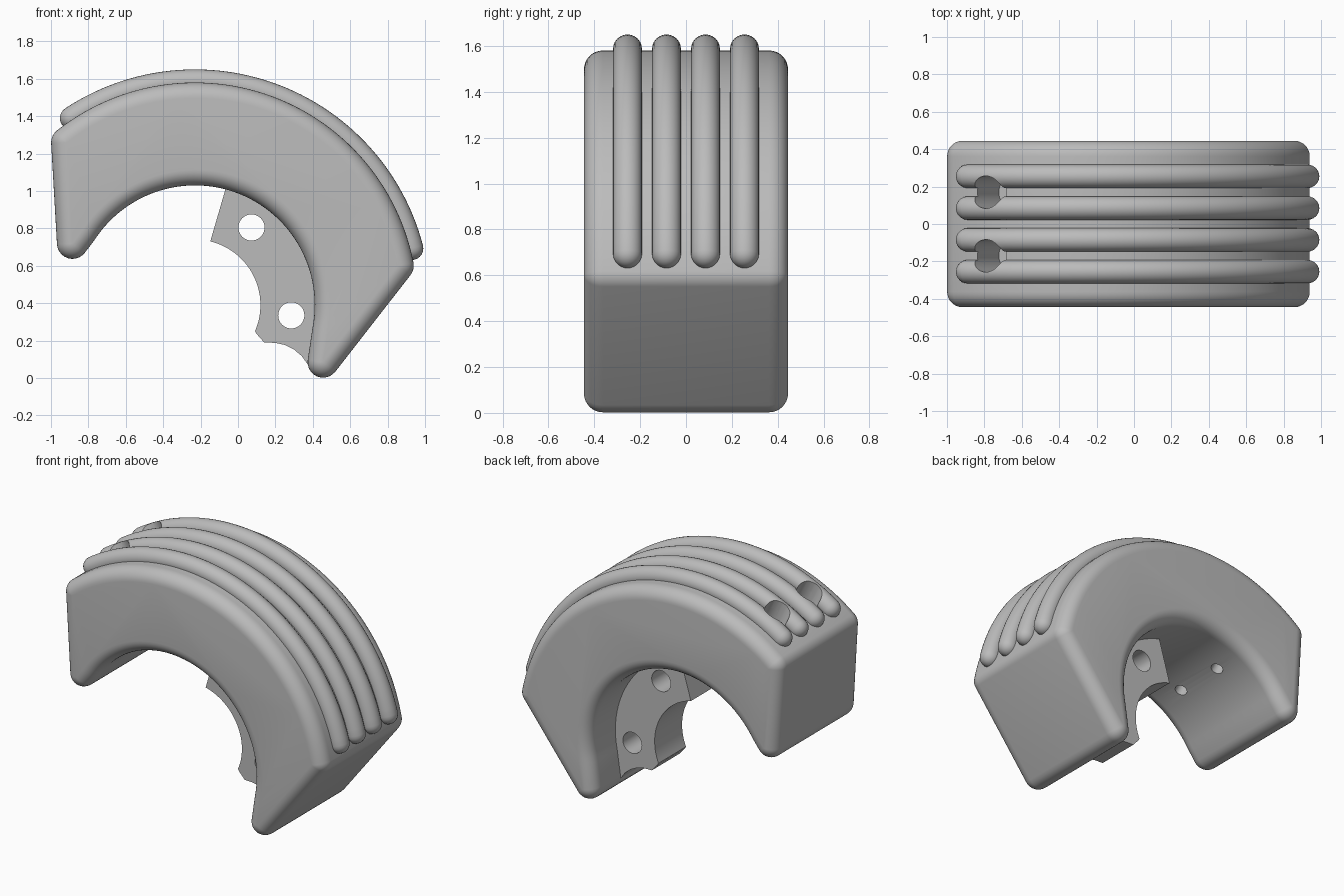
import bpy, bmesh
from math import sin, cos, pi, radians
from mathutils import Vector, Matrix

if "Cube" in bpy.data.objects:
    bpy.data.objects.remove(bpy.data.objects["Cube"])

CX, CZ = -0.23, 0.39          # common centre of all arcs
FILLET, HALF = 0.083, 0.445   # body edge radius, half depth
BORE_ANGLE = radians(116.5)

grey = bpy.data.materials.new("light_grey")
grey.use_nodes = True
tone = (0.5, 0.5, 0.5, 1)
grey.diffuse_color = tone
grey.node_tree.nodes["Principled BSDF"].inputs["Base Color"].default_value = tone


def finish(name, bm):
    bmesh.ops.remove_doubles(bm, verts=bm.verts, dist=1e-5)
    bmesh.ops.recalc_face_normals(bm, faces=bm.faces)
    mesh = bpy.data.meshes.new(name)
    bm.to_mesh(mesh)
    bm.free()
    mesh.materials.append(grey)
    obj = bpy.data.objects.new(name, mesh)
    bpy.context.collection.objects.link(obj)
    return obj


def polar(r, a):
    return Vector((CX + r * cos(a), CZ + r * sin(a)))


def arc(r, start, end, n):
    return [polar(r, radians(start + (end - start) * i / n)) for i in range(n + 1)]


def loft(bm, rings):
    loops = [[bm.verts.new(p) for p in ring] for ring in rings]
    for a, b in zip(loops, loops[1:]):
        for i in range(len(a)):
            j = (i + 1) % len(a)
            bm.faces.new((a[i], a[j], b[j], b[i]))
    bm.faces.new(loops[0])
    bm.faces.new(loops[-1][::-1])


def cylinder(name, radius, start, end):
    bm = bmesh.new()
    axis = end - start
    place = Matrix.Translation((start + end) / 2) @ axis.to_track_quat('Z', 'Y').to_matrix().to_4x4()
    bmesh.ops.create_cone(bm, cap_ends=True, segments=32, radius1=radius, radius2=radius,
                          depth=axis.length, matrix=place)
    obj = finish(name, bm)
    obj.hide_render = True
    return obj


def cut(obj, cutters):
    bpy.context.view_layer.objects.active = obj
    for c in cutters:
        m = obj.modifiers.new("hole", 'BOOLEAN')
        m.operation, m.solver, m.object = 'DIFFERENCE', 'EXACT', c
        bpy.ops.object.modifier_apply(modifier=m.name)


def smooth(obj):
    bpy.ops.object.select_all(action='DESELECT')
    obj.select_set(True)
    bpy.context.view_layer.objects.active = obj
    bpy.ops.object.shade_smooth_by_angle(angle=radians(32))


# Body: a core outline (counter-clockwise) swollen by the fillet radius
core = (arc(1.107, 11, 128.3, 56)
        + [Vector((-0.885, 0.72))]
        + arc(0.723, 147, -11, 56)
        + [Vector((0.455, 0.085))])
outline = []                  # (core point, outward normal)
count = len(core)
for i, p in enumerate(core):
    d0 = (p - core[i - 1]).normalized()
    d1 = (core[(i + 1) % count] - p).normalized()
    n0, n1 = Vector((d0.y, -d0.x)), Vector((d1.y, -d1.x))
    turn = d0.x * d1.y - d0.y * d1.x
    if turn > 0.15:           # convex corner becomes a round
        steps = 10
        total = n0.angle(n1)
        for k in range(steps + 1):
            t = total * k / steps
            n = Vector((n0.x * cos(t) - n0.y * sin(t), n0.x * sin(t) + n0.y * cos(t)))
            outline.append((p, n))
    else:
        outline.append((p, (n0 + n1).normalized()))

rings = []
for side in (-1, 1):
    for k in range(9):
        t = pi / 2 * (k / 8 if side > 0 else 1 - k / 8)
        y = side * (HALF - FILLET + FILLET * sin(t))
        ring = [p + n * FILLET * cos(t) for p, n in outline]
        rings.append([(q.x, y, q.y) for q in ring])
bm = bmesh.new()
loft(bm, rings)
body = finish("arched_body", bm)

# Ribs: round tubes with domed ends following the outer arc
RIB, RIB_R = 0.063, 1.197
START, END = radians(14.7), radians(123.4)


def make_rib(name, y):
    stations = []             # (angle, tube radius)
    for k in range(7):
        t = pi / 2 * (1 - k / 6)
        stations.append((START - RIB / RIB_R * sin(t), max(RIB * cos(t), 1e-4)))
    stations += [(START + (END - START) * k / 56, RIB) for k in range(1, 56)]
    for k in range(7):
        t = pi / 2 * k / 6
        stations.append((END + RIB / RIB_R * sin(t), max(RIB * cos(t), 1e-4)))
    tube = []
    for a, r in stations:
        ring = []
        for k in range(24):
            t = 2 * pi * k / 24
            q = polar(RIB_R + r * cos(t), a)
            ring.append((q.x, y + r * sin(t), q.y))
        tube.append(ring)
    b = bmesh.new()
    loft(b, tube)
    return finish(name, b)


ribs = [make_rib("rib_%d" % (i + 1), -0.255 + 0.17 * i) for i in range(4)]

# Mounting plate inside the arch
inner = arc(0.35, 76.5, -23.5, 28)
foot = [Vector(p) for p in ((0.10, 0.235), (0.14, 0.19), (0.20, 0.188), (0.25, 0.177),
                            (0.30, 0.152), (0.34, 0.118), (0.375, 0.07), (0.46, 0.085))]
plate_outline = inner + foot + arc(0.78, -12, 75, 30)
bm = bmesh.new()
loft(bm, [[(p.x, y, p.y) for p in plate_outline] for y in (-0.13, 0.16)])
plate = finish("mounting_plate", bm)


# Holes: two across the plate, two stepped bores through the arch
def on_axis(r, y):
    q = polar(r, BORE_ANGLE)
    return Vector((q.x, y, q.y))


plate_cutters = [cylinder("plate_hole_cutter", 0.07, Vector((x, -0.3, z)), Vector((x, 0.3, z)))
                 for x, z in ((0.072, 0.805), (0.285, 0.335))]
bores = []
for y in (-0.17, 0.17):
    bores.append(cylinder("bore_cutter", 0.087, on_axis(0.93, y), on_axis(1.5, y)))
    bores.append(cylinder("screw_cutter", 0.038, on_axis(0.5, y), on_axis(1.0, y)))

cut(plate, plate_cutters)
cut(body, bores)
for rib in ribs:
    cut(rib, bores)
for c in plate_cutters + bores:
    bpy.data.objects.remove(c)
for obj in [body, plate] + ribs:
    smooth(obj)
